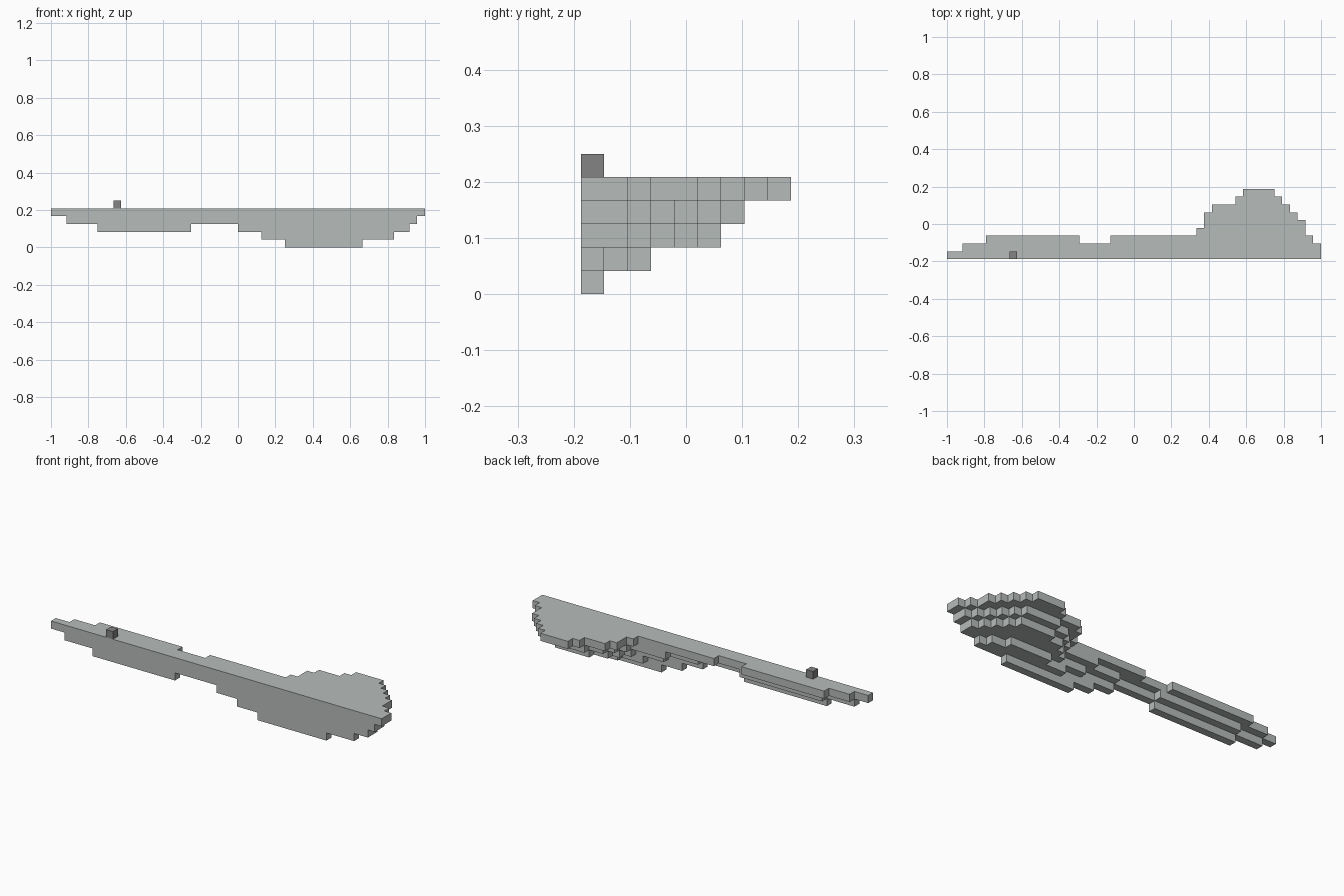
import bpy
import bmesh

if "Cube" in bpy.data.objects:
    bpy.data.objects.remove(bpy.data.objects["Cube"], do_unlink=True)

COLUMNS, ROWS = 48, 9
UNIT = 2 / COLUMNS


def make_material(name, colour):
    mat = bpy.data.materials.new(name)
    mat.use_nodes = True
    mat.diffuse_color = colour
    mat.node_tree.nodes["Principled BSDF"].inputs["Base Color"].default_value = colour
    return mat


light_grey = make_material("light grey", (0.47, 0.50, 0.49, 1))
dark_grey = make_material("dark grey", (0.23, 0.23, 0.23, 1))


def stepped_plate(name, level, start, runs, material):
    """Extrude one layer: straight front edge, back edge stepped by (length, depth) runs."""
    back = []
    column = start
    for length, depth in runs:
        back += [(column, depth), (column + length, depth)]
        column += length
    outline = [(start, 0), (column, 0)] + back[::-1]

    bm = bmesh.new()
    verts = [bm.verts.new(((c - COLUMNS / 2) * UNIT, (d - ROWS / 2) * UNIT, level * UNIT))
             for c, d in outline]
    base = bm.faces.new(verts)
    top = bmesh.ops.extrude_face_region(bm, geom=[base], use_keep_orig=True)["geom"]
    bmesh.ops.translate(bm, vec=(0, 0, UNIT),
                        verts=[v for v in top if isinstance(v, bmesh.types.BMVert)])
    bmesh.ops.recalc_face_normals(bm, faces=bm.faces)
    mesh = bpy.data.meshes.new(name)
    bm.to_mesh(mesh)
    bm.free()
    mesh.materials.append(material)
    obj = bpy.data.objects.new(name, mesh)
    bpy.context.collection.objects.link(obj)
    return obj


# Flat deck, the widest layer
stepped_plate("top_deck", 4, 0,
              [(2, 1), (3, 2), (12, 3), (4, 2), (11, 3), (1, 4), (1, 6), (3, 7), (1, 8),
               (4, 9), (1, 8), (1, 7), (1, 6), (1, 5), (1, 3), (1, 2)], light_grey)

# Layers shrinking downwards
stepped_plate("upper_layer", 3, 2,
              [(4, 1), (12, 2), (6, 1), (4, 2), (5, 3), (1, 4), (1, 5), (2, 6), (5, 7),
               (1, 6), (1, 5), (1, 4), (1, 3), (1, 2)], light_grey)
stepped_plate("narrow_end_keel", 2, 6, [(12, 1)], light_grey)
stepped_plate("middle_layer", 2, 24,
              [(5, 1), (4, 2), (1, 3), (1, 4), (2, 5), (5, 6),
               (1, 5), (1, 4), (1, 3), (1, 2)], light_grey)
stepped_plate("lower_layer", 1, 27,
              [(5, 1), (3, 2), (6, 3), (2, 2), (1, 1)], light_grey)
stepped_plate("wide_end_keel", 0, 30, [(10, 1)], light_grey)

# Small block standing on the deck
stepped_plate("deck_block", 5, 8, [(1, 1)], dark_grey)
